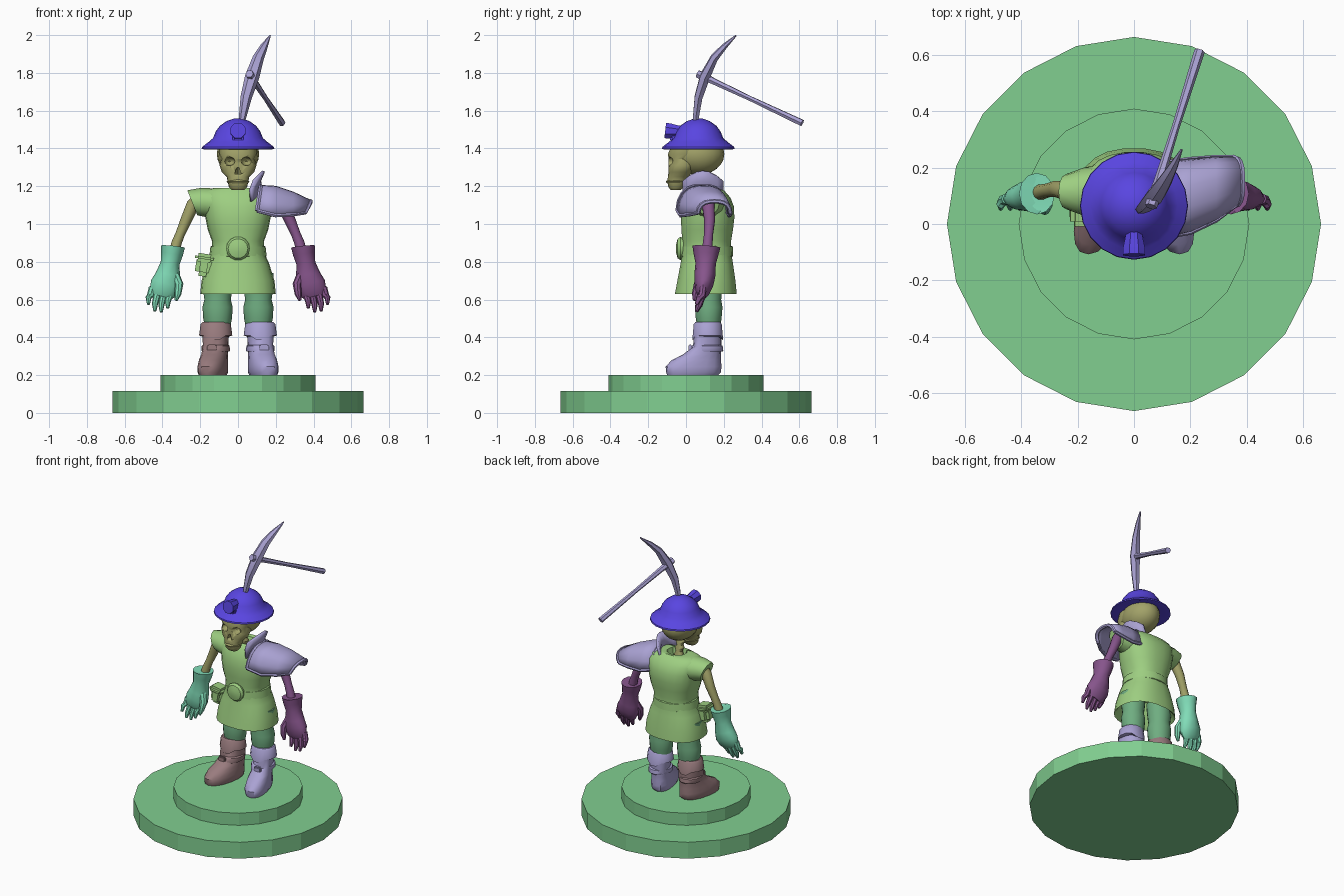
import bpy, bmesh, math
from mathutils import Vector as V

MATS = {}

def material(rgb):
    if rgb not in MATS:
        m = bpy.data.materials.new("paint_%d" % len(MATS))
        m.diffuse_color = (*rgb, 1)
        MATS[rgb] = m
    return MATS[rgb]

GREEN, TUNIC, PANTS = (.22, .62, .28), (.34, .62, .22), (.16, .42, .22)
BONE, STEEL, BLUE = (.36, .36, .14), (.4, .36, .65), (.1, .06, .75)
BROWN, PLUM, MINT = (.32, .2, .21), (.24, .09, .26), (.22, .72, .48)

def finish(name, bm, col, angle=40):
    bmesh.ops.recalc_face_normals(bm, faces=bm.faces)
    me = bpy.data.meshes.new(name)
    bm.to_mesh(me)
    bm.free()
    me.shade_smooth()
    me.set_sharp_from_angle(angle=math.radians(angle))
    me.materials.append(material(col))
    ob = bpy.data.objects.new(name, me)
    bpy.context.collection.objects.link(ob)
    return ob

def sweep(name, rows, col, n=12, flat=False, ref=(0, 1, 0), power=1.0, edit=None, phase=0, angle=40):
    """Loft elliptical rings; each row is x, y, z, radius a, radius b."""
    bm, rings = bmesh.new(), []
    pts = [V(r[:3]) for r in rows]
    for i, r in enumerate(rows):
        if flat:
            a, b = V((1, 0, 0)), V((0, 1, 0))
        else:
            t = (pts[min(i + 1, len(pts) - 1)] - pts[max(i - 1, 0)]).normalized()
            a = V(ref).cross(t).normalized()
            b = t.cross(a)
        ring = []
        for k in range(n):
            w = 2 * math.pi * (k + phase) / n
            c, s = math.cos(w), math.sin(w)
            c, s = (math.copysign(abs(q) ** power, q) for q in (c, s))
            p = pts[i] + a * c * r[3] + b * s * r[4]
            ring.append(bm.verts.new(edit(p, i) if edit else p))
        rings.append(ring)
    for p, q in zip(rings, rings[1:]):
        for k in range(n):
            bm.faces.new((p[k], p[(k + 1) % n], q[(k + 1) % n], q[k]))
    bm.faces.new(rings[0])
    bm.faces.new(rings[-1])
    return finish(name, bm, col, angle)

def ball(name, loc, size, col, seg=16):
    bm = bmesh.new()
    bmesh.ops.create_uvsphere(bm, u_segments=seg, v_segments=seg // 2 + 2, radius=1)
    for v in bm.verts:
        v.co = V(loc) + V([a * b for a, b in zip(v.co, size)])
    return finish(name, bm, col)

def block(name, loc, size, col, rot=(0, 0, 0), bevel=.01):
    bm = bmesh.new()
    bmesh.ops.create_cube(bm, size=1)
    for v in bm.verts:
        v.co = V([a * b for a, b in zip(v.co, size)])
    bmesh.ops.bevel(bm, geom=bm.edges[:], offset=bevel, segments=2, affect='EDGES')
    ob = finish(name, bm, col)
    ob.location, ob.rotation_euler = loc, rot
    return ob

def sheet(name, rows, col, thick):
    bm = bmesh.new()
    vs = [[bm.verts.new(p) for p in r] for r in rows]
    for p, q in zip(vs, vs[1:]):
        for k in range(len(p) - 1):
            bm.faces.new((p[k], p[k + 1], q[k + 1], q[k]))
    ob = finish(name, bm, col)
    mod = ob.modifiers.new("thickness", 'SOLIDIFY')
    mod.thickness, mod.offset = thick, 0
    return ob

# Two-step pedestal
for nm, r, z0, z1 in (("base_lower", .665, 0, .115), ("base_upper", .41, .115, .2)):
    sweep(nm, [(0, 0, z0, r, r), (0, 0, z1, r, r)], GREEN, n=20, flat=True, angle=15)

# Boots, toes turned out, and trouser legs
for s, side, col in ((-1, "left", BROWN), (1, "right", STEEL)):
    def splay(p, i, s=s):
        return V((p.x + s * (.115 - p.y) * .2, p.y, p.z))
    x = s * .118
    sweep(side + "_boot", [(x, .035, .2, .066, .135), (x, .04, .215, .073, .145),
          (x, .04, .245, .073, .148), (x, .055, .28, .07, .13), (x, .085, .31, .066, .1),
          (x, .112, .35, .065, .075), (x, .115, .42, .068, .072)],
          col, n=16, flat=True, power=.85, edit=splay)
    sweep(side + "_boot_cuff", [(x, .115, .405, .072, .07), (x, .115, .41, .088, .084),
          (x, .115, .47, .08, .076), (x, .115, .48, .07, .068)], col, n=14, flat=True,
          edit=lambda p, i: p - V((0, 0, .025 if i < 2 and abs(p.y - .115) > .07 else 0)))
    sweep(side + "_boot_strap", [(x, .108, .325, .072, .088), (x, .11, .33, .075, .09),
          (x, .112, .355, .074, .084), (x, .112, .36, .068, .076)], col, n=14, flat=True)
    block(side + "_boot_buckle", (x + s * .02, .022, .345), (.05, .02, .036), col, bevel=.006)
    x = s * .108
    sweep(side + "_trouser_leg", [(x, .12, .45, .066, .062), (x, .12, .5, .076, .07),
          (x, .12, .56, .08, .075), (x, .12, .6, .07, .068), (x, .12, .66, .078, .074),
          (x, .115, .74, .08, .08)], PANTS, n=14, flat=True)

# Tunic with hollow skirt and V neck
def vneck(p, i):
    if i >= 13 and p.y < .09 and abs(p.x) < .04:
        p.z -= .045
    return p
body = [(.78, .10, .09, .11), (.645, .185, .15, .105), (.63, .2, .165, .105), (.7, .193, .155, .108),
        (.79, .165, .14, .11), (.85, .138, .13, .11), (.91, .138, .13, .11), (.97, .16, .138, .112),
        (1.03, .172, .142, .115), (1.09, .18, .138, .118), (1.14, .19, .118, .118),
        (1.175, .18, .09, .115), (1.19, .13, .072, .11), (1.185, .065, .055, .1), (1.13, .045, .04, .1)]
sweep("tunic", [(0, cy, z, rx, ry) for z, rx, ry, cy in body], TUNIC, n=22, flat=True,
      power=.85, edit=vneck)
for s, side in ((-1, "left"), (1, "right")):
    sweep(side + "_sleeve", [(s * .1, .115, 1.1, .09, .1), (s * .18, .115, 1.112, .078, .085),
          (s * .242, .115, 1.112, .066, .062), (s * .24, .115, 1.112, .054, .05),
          (s * .17, .115, 1.112, .04, .04)], TUNIC, n=12,
          edit=lambda p, i, s=s: p + V((s * .4 * (p.z - 1.112), 0, 0)))

# Belt, round buckle and pouch
sweep("belt", [(0, .11, .82, .13, .12), (0, .11, .83, .152, .14), (0, .11, .88, .146, .138),
      (0, .11, .89, .13, .12)], TUNIC, n=20, flat=True)
sweep("belt_buckle", [(0, 0, .87, .055, .055), (0, -.03, .87, .063, .063), (0, -.045, .87, .052, .052),
      (0, -.053, .87, .02, .02)], TUNIC, n=14, ref=(0, 0, 1))
block("belt_pouch", (-.182, .045, .775), (.085, .085, .105), TUNIC, (0, .15, 0), .022)
block("pouch_flap", (-.178, .042, .82), (.1, .1, .045), TUNIC, (0, .15, 0), .016)

# Arms and gloves
for s, side, arm, glove in ((-1, "left", BONE, MINT), (1, "right", PLUM, PLUM)):
    sweep(side + "_arm", [(s * x, y, z, r, r) for x, y, z, r in ((.2, .115, 1.15, .03),
          (.24, .118, 1.1, .034), (.275, .125, 1.02, .03), (.305, .12, .95, .025),
          (.325, .115, .9, .027), (.345, .11, .82, .03))], arm, n=10)
    sweep(side + "_glove", [(s * x, y, z, a, b) for x, y, z, a, b in (
          (.355, .11, .80, .035, .035), (.347, .108, .87, .052, .06), (.345, .108, .88, .064, .074),
          (.35, .106, .84, .058, .066), (.36, .104, .79, .05, .054), (.37, .1, .73, .066, .056),
          (.383, .095, .68, .08, .05), (.398, .088, .64, .072, .038), (.405, .084, .615, .055, .02))],
          glove, n=12)
    for k in range(4):
        x, drop = .35 + .034 * k, (.555, .535, .54, .575)[k]
        sweep("%s_finger_%d" % (side, k + 1), [(s * x, .09, .665, .02, .02),
              (s * (x + .012), .085, .62, .019, .02), (s * (x + .022), .07, drop + .035, .016, .017),
              (s * (x + .022), .055, drop, .008, .009)], glove, n=8)
    sweep(side + "_thumb", [(s * .335, .09, .74, .022, .025), (s * .312, .065, .68, .023, .024),
          (s * .318, .05, .63, .018, .019), (s * .328, .045, .595, .008, .009)], glove, n=8)

# Shoulder guard: arched plate with rims and a standing collar
def arch(x, cy, hy, top, bot, pull=0):
    out = []
    for k in range(11):
        t = -1 + k / 5
        out.append(V((x - pull * abs(t) ** 2.5, cy + hy * math.sin(t * 1.5), top - (top - bot) * abs(t) ** 2.4)))
    return out
plates = [arch(.12, .085, .13, 1.2, 1.07, .02), arch(.2, .1, .128, 1.195, 1.045),
          arch(.29, .125, .11, 1.165, 1.05), arch(.385, .15, .085, 1.12, 1.06, .03)]
sheet("shoulder_guard", plates, STEEL, .014)
for nm, row in (("inner", plates[0]), ("outer", plates[-1])):
    sweep("shoulder_guard_%s_rim" % nm, [(*p, .012, .012) for p in row], STEEL, n=6, ref=(1, 0, 0))
for nm, k in (("front", 0), ("back", -1)):
    sweep("shoulder_guard_%s_rim" % nm, [(*r[k], .011, .011) for r in plates], STEEL, n=6, ref=(0, 0, 1))
sheet("shoulder_collar", [[V((x - .05 * abs(t) ** 2, .09 + .105 * t, z - .05 * t * t))
      for t in (-1, -.7, -.3, 0, .3, .7, 1)] for x, z in ((.12, 1.17), (.115, 1.23), (.135, 1.28))],
      STEEL, .016)

# Neck vertebrae
sweep("neck", [(0, .1 - .005 * k, 1.08 + .02 * k, r, r) for k, r in enumerate((.03, .022) * 6)],
      BONE, n=10, flat=True)

# Skull with carved eye sockets and nose
skull = [ball("cranium", (0, .065, 1.37), (.112, .138, .11), BONE, 20),
         sweep("face", [(0, -.055, 1.18, .034, .026), (0, -.052, 1.195, .048, .042),
               (0, -.048, 1.23, .056, .052), (0, -.042, 1.25, .06, .054), (0, -.03, 1.275, .086, .064),
               (0, -.02, 1.31, .098, .074), (0, -.015, 1.345, .088, .078), (0, -.005, 1.37, .102, .092),
               (0, .01, 1.41, .1, .09)], BONE, n=18, flat=True, power=.85)]
holes = [ball("eye_cutter_%d" % s, (s * .045, -.095, 1.332), (.029, .055, .023), BONE, 12) for s in (-1, 1)]
holes.append(sweep("nose_cutter", [(0, -.08, 1.265, .02, .045), (0, -.08, 1.3, .006, .045)], BONE, n=8, flat=True))
for h in holes:
    h.hide_render = True
    h.hide_viewport = True
    for ob in skull:
        mod = ob.modifiers.new("hole", 'BOOLEAN')
        mod.operation, mod.object, mod.solver = 'DIFFERENCE', h, 'EXACT'
sweep("teeth", [(0, -.05, 1.214, .05, .051), (0, -.05, 1.224, .06, .058), (0, -.048, 1.236, .052, .05)],
      BONE, n=18, flat=True)

# Miner's helmet and lamp
helmet = [(1.42, .1), (1.395, .18), (1.398, .192), (1.408, .19), (1.435, .155), (1.455, .132),
          (1.49, .118), (1.52, .096), (1.545, .06), (1.558, .022)]
sweep("helmet", [(0, .065, z, r, r) for z, r in helmet], BLUE, n=20, flat=True)
sweep("helmet_lamp", [(0, .0, 1.49, .03, .03), (0, -.05, 1.49, .034, .036), (0, -.085, 1.492, .042, .044),
      (0, -.11, 1.495, .042, .044), (0, -.11, 1.495, .03, .032), (0, -.085, 1.492, .028, .03)],
      BLUE, n=8, ref=(0, 0, 1), phase=.5)
block("lamp_mount", (0, -.055, 1.455), (.06, .06, .04), BLUE)

# Pickaxe: curved head and tapering handle
sweep("pickaxe_head", [(.015, .048, 1.5, .01, .01), (.025, .053, 1.57, .02, .018),
      (.043, .066, 1.67, .03, .024), (.075, .1, 1.78, .038, .03), (.108, .15, 1.88, .03, .022),
      (.138, .203, 1.94, .02, .015), (.17, .265, 1.998, .004, .004)], STEEL, n=6)
grip = [(0, .022), (.06, .024), (.15, .018), (.5, .014), (.9, .018), (1, .019)]
a, b = V((.06, .062, 1.795)), V((.233, .615, 1.535))
sweep("pickaxe_handle", [(*a.lerp(b, t), r, r) for t, r in grip], STEEL, n=6, ref=(0, 0, 1))
